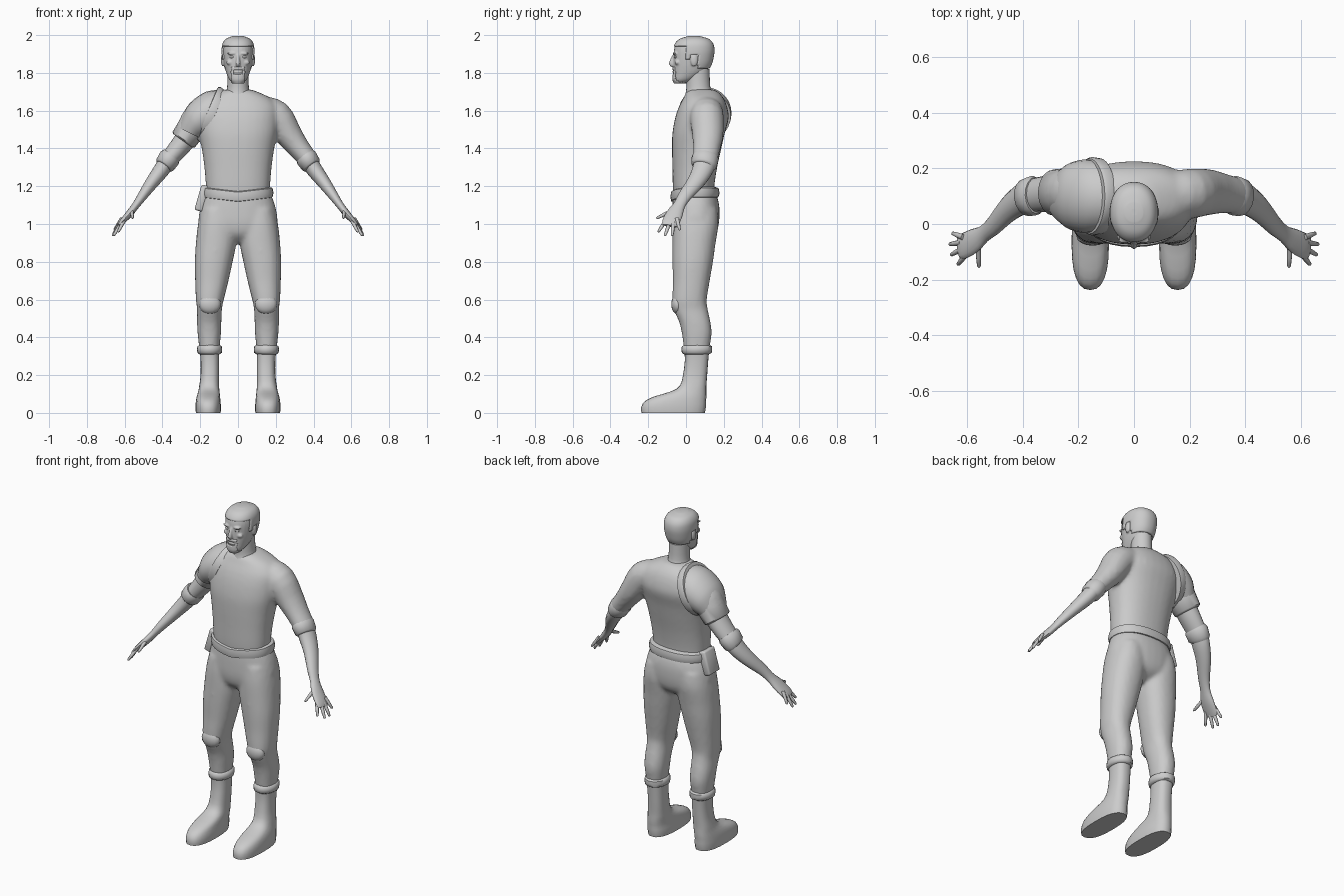
import bpy, bmesh, math
from mathutils import Vector

if "Cube" in bpy.data.objects:
    bpy.data.objects.remove(bpy.data.objects["Cube"])

clay = bpy.data.materials.new("light grey")
clay.diffuse_color = (0.6, 0.6, 0.6, 1)
clay.use_nodes = True
clay.node_tree.nodes["Principled BSDF"].inputs["Base Color"].default_value = clay.diffuse_color


def finish(name, bm, voxel=0.0, smooth=4, angle=50):
    bmesh.ops.recalc_face_normals(bm, faces=bm.faces)
    me = bpy.data.meshes.new(name)
    bm.to_mesh(me)
    bm.free()
    me.materials.append(clay)
    ob = bpy.data.objects.new(name, me)
    bpy.context.scene.collection.objects.link(ob)
    if voxel:  # fuse overlapping volumes into one skin
        m = ob.modifiers.new("fuse", 'REMESH')
        m.mode, m.voxel_size, m.use_smooth_shade = 'VOXEL', voxel, True
        s = ob.modifiers.new("soften", 'SMOOTH')
        s.factor, s.iterations = 0.5, smooth
    bpy.context.view_layer.objects.active = ob
    ob.select_set(True)
    bpy.ops.object.shade_smooth_by_angle(angle=math.radians(angle))
    ob.select_set(False)
    return ob


def spline(rows, steps):
    """Catmull-Rom through rows of numbers."""
    out = []
    for i in range(len(rows) - 1):
        a, b, c, d = rows[max(i - 1, 0)], rows[i], rows[i + 1], rows[min(i + 2, len(rows) - 1)]
        for k in range(steps):
            t = k / steps
            out.append([0.5 * (2 * q + (r - p) * t + (2 * p - 5 * q + 4 * r - s) * t * t
                               + (3 * q - p - 3 * r + s) * t ** 3) for p, q, r, s in zip(a, b, c, d)])
    return out + [list(rows[-1])]


def loft(bm, rings, n=24, power=2.0):
    """Rings are (centre, half axis u, half axis v)."""
    e, loops = 2 / power, []
    for c, u, v in rings:
        loop = []
        for i in range(n):
            a = 2 * math.pi * i / n
            x, y = math.cos(a), math.sin(a)
            x, y = math.copysign(abs(x) ** e, x), math.copysign(abs(y) ** e, y)
            loop.append(bm.verts.new(Vector(c) + Vector(u) * x + Vector(v) * y))
        loops.append(loop)
    for a, b in zip(loops, loops[1:]):
        for i in range(n):
            bm.faces.new((a[i], a[(i + 1) % n], b[(i + 1) % n], b[i]))
    bm.faces.new(loops[0][::-1])
    bm.faces.new(loops[-1])


def stack(bm, rows, side=1, steps=3, n=24, power=2.0, grow=0.0):
    """Level rings from rows of z, x0, x1, y0, y1."""
    loft(bm, [((side * (x0 + x1) / 2, (y0 + y1) / 2, z), ((x1 - x0) / 2 + grow, 0, 0),
               (0, (y1 - y0) / 2 + grow, 0)) for z, x0, x1, y0, y1 in spline(rows, steps)], n, power)


def limb(bm, rows, side=1, steps=3, n=16, grow=0.0):
    """Rings square to a path, from rows of x, y, z, thickness, depth."""
    pts, rings = spline(rows, steps), []
    for i, p in enumerate(pts):
        t = (Vector(pts[min(i + 1, len(pts) - 1)][:3]) - Vector(pts[max(i - 1, 0)][:3])).normalized()
        v = Vector((0, 1, 0))
        v = (v - t * v.dot(t)).normalized()
        ring = [Vector(p[:3]), v.cross(t) * (p[3] + grow), v * (p[4] + grow)]
        rings.append([Vector((side * q.x, q.y, q.z)) for q in ring])
    loft(bm, rings, n)


def ball(bm, c, s, seg=16):
    vs = bmesh.ops.create_uvsphere(bm, u_segments=seg, v_segments=seg // 2 + 2, radius=1)['verts']
    for v in vs:
        v.co = Vector(c) + Vector([a * b for a, b in zip(v.co, s)])


def sym(z, rx, y0, y1):
    return (z, -rx, rx, y0, y1)


SIDES = (1, -1)

# Shirt: torso plus a long left sleeve and a short right sleeve
sleeve = [(.12, .11, 1.61, .07, .08), (.20, .11, 1.572, .086, .09), (.265, .115, 1.478, .073, .084),
          (.32, .11, 1.405, .060, .073), (.377, .10, 1.335, .052, .066)]
bm = bmesh.new()
stack(bm, [sym(1.14, .165, -.065, .15), sym(1.2, .17, -.07, .15), sym(1.3, .178, -.072, .165),
           sym(1.4, .192, -.074, .187), sym(1.48, .208, -.072, .205), sym(1.56, .218, -.058, .226),
           sym(1.62, .212, -.038, .218), sym(1.665, .175, -.015, .20), sym(1.695, .115, .0, .175),
           sym(1.712, .07, .02, .15)], n=32, power=2.3)
limb(bm, sleeve, 1)
limb(bm, sleeve[:3], -1)
finish("shirt", bm, .012, 5)

# Forearms with hands and tapered fingers
arm = [(.22, .112, 1.53, .062, .07), (.30, .11, 1.42, .055, .067), (.375, .10, 1.33, .045, .06),
       (.41, .085, 1.28, .042, .055), (.455, .05, 1.22, .035, .046), (.505, -.005, 1.15, .026, .036),
       (.54, -.035, 1.10, .020, .032), (.575, -.06, 1.055, .019, .044), (.615, -.08, 1.01, .014, .046),
       (.63, -.086, .99, .009, .038)]
fingers = [((.615, -.048, 1.03), (.655, -.033, .967)), ((.622, -.067, 1.01), (.665, -.073, .937)),
           ((.617, -.088, 1.005), (.660, -.112, .937)), ((.602, -.106, 1.02), (.635, -.147, .957)),
           ((.562, -.075, 1.07), (.558, -.157, 1.03))]
for s, side in zip(SIDES, ("left", "right")):
    bm = bmesh.new()
    limb(bm, arm, s)
    for a, b in fingers:
        a, b = Vector(a), Vector(b)
        limb(bm, [(*a, .010, .011), (*a.lerp(b, .55), .009, .0095), (*a.lerp(b, .93), .007, .007),
                  (*b, .003, .003)], s, 1, 8)
    finish(side + "_arm", bm)
    # Rolled cuff at the elbow
    bm = bmesh.new()
    limb(bm, [(.352, .103, 1.362, .052, .066), (.362, .102, 1.35, .058, .072),
              (.388, .095, 1.312, .054, .068), (.395, .092, 1.303, .044, .058)], s, 1)
    finish(side + "_elbow_cuff", bm)

# Right sleeve band below the shoulder guard
bm = bmesh.new()
limb(bm, [(.24, .113, 1.515, .078, .088), (.287, .113, 1.447, .072, .084), (.292, .113, 1.44, .062, .072)], -1, 1)
finish("sleeve_band", bm)

# Shoulder guard: rings fanning out from the armpit
fan = [(-.085, 1.71, .132), (-.17, 1.70, .132), (-.255, 1.64, .122), (-.292, 1.575, .108), (-.315, 1.51, .092)]
rings = []
for x, z, d in spline(fan, 3):
    rings.append((((x - .195) / 2, .10, (z + 1.452) / 2), ((x + .195) / 2, 0, (z - 1.452) / 2), (0, d, 0)))
bm = bmesh.new()
loft(bm, rings, 24)
finish("shoulder_guard", bm)
# Raised collar on the guard
c, u, v = [Vector(q) for q in rings[0]]
bm = bmesh.new()
w = Vector((-.82, 0, .45))
loft(bm, [(c + w * k, u * g, v * g) for k, g in ((-.022, .9), (-.02, 1.04), (.014, 1.07), (.026, 1.03), (.028, .9))], 28)
finish("guard_collar", bm, angle=35)

# Trousers: hips and two legs fused
leg = [(1.08, .02, .193, -.06, .165), (1.0, .004, .212, -.07, .172), (.9, .008, .223, -.072, .157),
       (.8, .028, .229, -.072, .143), (.7, .05, .227, -.07, .126), (.6, .075, .223, -.072, .11),
       (.55, .085, .217, -.066, .115), (.48, .088, .217, -.036, .13), (.42, .09, .214, -.022, .136),
       (.35, .097, .206, -.012, .126), (.32, .1, .203, -.01, .122)]
bm = bmesh.new()
stack(bm, [sym(1.17, .168, -.067, .155), sym(1.1, .196, -.072, .176), sym(1.0, .208, -.072, .174),
           sym(.94, .15, -.055, .15), sym(.9, .07, -.01, .09)], n=32, power=2.3)
for s in SIDES:
    stack(bm, leg, s, power=2.25)
finish("trousers", bm, .012, 4)

boot = [(.35, .1, .204, -.01, .125), (.28, .1, .198, -.006, .118), (.2, .1, .198, -.016, .112),
        (.145, .1, .205, -.032, .108), (.115, .098, .21, -.075, .108), (.088, .095, .218, -.165, .108),
        (.062, .093, .223, -.218, .106), (.03, .09, .225, -.237, .105), (0, .092, .223, -.236, .1)]
for s, side in zip(SIDES, ("left", "right")):
    bm = bmesh.new()
    stack(bm, boot, s, 2, power=2.5)
    finish(side + "_boot", bm)
    # Folded band at the boot top
    bm = bmesh.new()
    stack(bm, [(.31, .098, .204, -.01, .122), (.318, .086, .215, -.022, .136), (.335, .084, .217, -.024, .139),
               (.352, .086, .215, -.022, .138), (.36, .098, .204, -.01, .126)], s, 1)
    finish(side + "_boot_band", bm)
    bm = bmesh.new()
    ball(bm, (s * .149, -.045, .575), (.058, .033, .052))
    finish(side + "_knee_pad", bm)

# Belt sagging a little at the front
bm = bmesh.new()
stack(bm, [sym(1.138, .165, -.06, .15), sym(1.142, .183, -.078, .172), sym(1.165, .188, -.083, .178),
           sym(1.19, .183, -.079, .172), sym(1.198, .165, -.06, .15)], steps=1, n=32, power=2.3)
for v in bm.verts:
    if v.co.y < 0:
        v.co.z -= .022 * (1 - abs(v.co.x) / .19)
finish("belt", bm)

# Belt pouch
bm = bmesh.new()
bmesh.ops.create_cube(bm, size=1)
for v in bm.verts:
    v.co = Vector((v.co.x * .045, v.co.y * .10, v.co.z * .14))
bmesh.ops.bevel(bm, geom=bm.edges[:], offset=.01, segments=2, affect='EDGES', profile=.5)
pouch = finish("belt_pouch", bm)
pouch.location, pouch.rotation_euler = (-.19, .05, 1.137), (0, .28, 0)

# Neck
bm = bmesh.new()
stack(bm, [sym(1.64, .085, -.02, .17), sym(1.69, .066, -.003, .142), sym(1.73, .057, .002, .128),
           sym(1.82, .055, .0, .125)])
finish("neck", bm)

# Head with nose, brows, lips and ears fused
skull = [sym(1.745, .025, -.058, .0), sym(1.765, .046, -.066, .045), sym(1.80, .062, -.066, .10),
         sym(1.84, .073, -.066, .128), sym(1.88, .079, -.066, .14), sym(1.92, .081, -.064, .145),
         sym(1.955, .076, -.053, .138), sym(1.98, .058, -.027, .115), sym(1.994, .025, .015, .07)]
bm = bmesh.new()
stack(bm, skull, n=28, power=2.2)
limb(bm, [(0, -.055, 1.905, .008, .010), (0, -.068, 1.875, .009, .013), (0, -.076, 1.848, .013, .016),
          (0, -.066, 1.836, .009, .009)], 1, 2, 10)
ball(bm, (0, -.064, 1.806), (.022, .010, .007))
for s in SIDES:
    ball(bm, (s * .033, -.058, 1.903), (.024, .012, .007))
    ball(bm, (s * .042, -.046, 1.855), (.02, .014, .014))
    ball(bm, (s * .081, .043, 1.868), (.010, .02, .034))
finish("head", bm, .005, 2)
for s, side in zip(SIDES, ("left", "right")):
    bm = bmesh.new()
    ball(bm, (s * .032, -.055, 1.884), (.014, .009, .007), 12)
    finish(side + "_eye", bm)


# Hair and beard: parts of a slightly larger skull
def shell(name, keep, grow):
    bm = bmesh.new()
    stack(bm, skull, steps=5, n=56, power=2.2, grow=grow)
    bad = [f for f in bm.faces if not keep(f.calc_center_median())]
    bmesh.ops.delete(bm, geom=bad, context='FACES')
    ob = finish(name, bm)
    m = ob.modifiers.new("thickness", 'SOLIDIFY')
    m.thickness, m.offset = .01, -1


def hairline(p):
    if p.y < 0:
        return p.z > 1.94
    if p.y < .025:
        return p.z > 1.87
    return p.z > (1.90 if p.y < .062 else 1.82)


shell("hair", hairline, .006)
shell("beard", lambda p: p.y < -.02 and abs(p.x) < .036 and p.z < 1.828
      and not (abs(p.x) < .024 and 1.794 < p.z < 1.817), .006)
